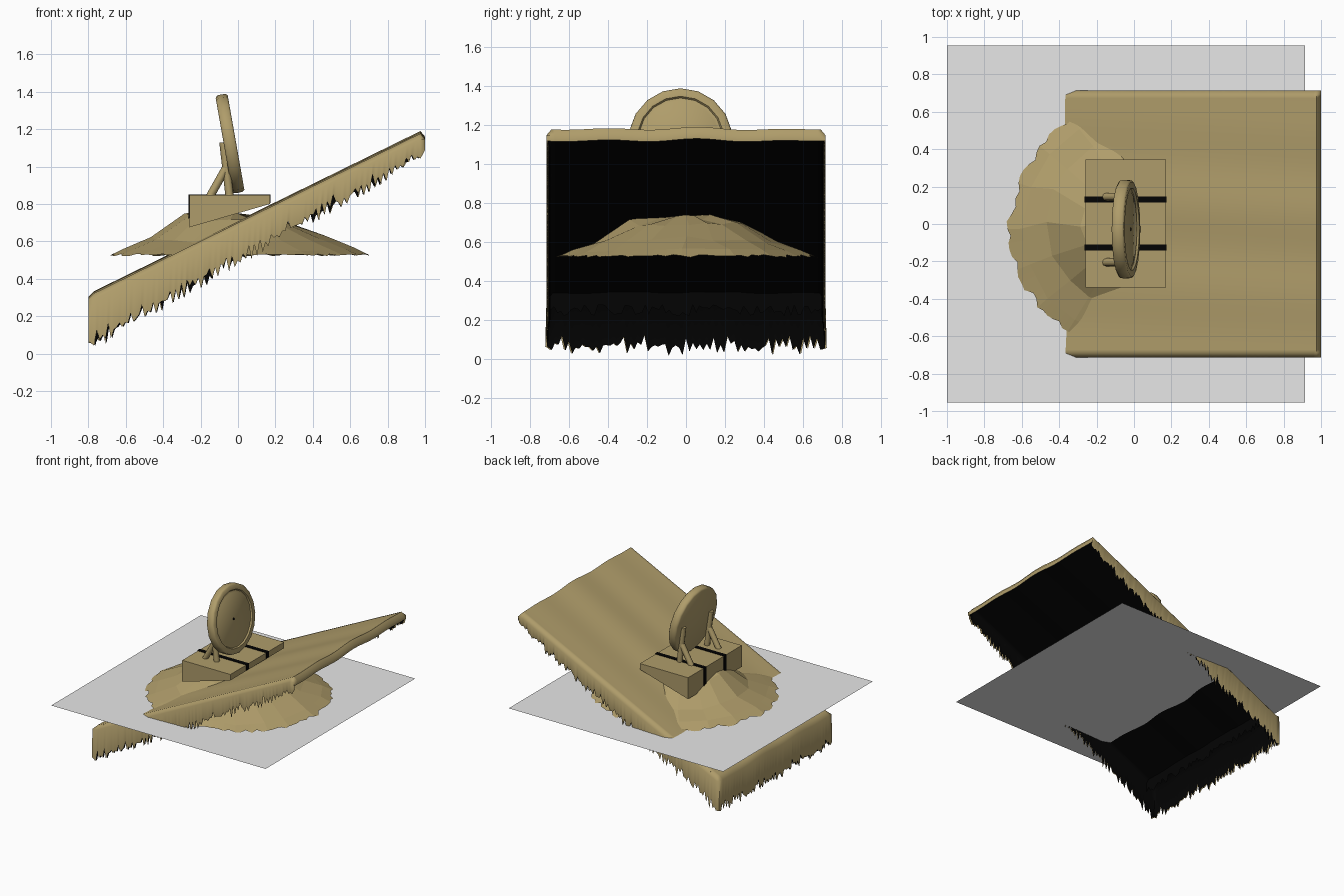
import bpy, bmesh, math, random
from mathutils import Vector, Matrix

if "Cube" in bpy.data.objects:
    bpy.data.objects.remove(bpy.data.objects["Cube"])

random.seed(4)


def mat(name, col):
    m = bpy.data.materials.new(name)
    m.diffuse_color = (*col, 1)
    m.use_nodes = True
    m.node_tree.nodes["Principled BSDF"].inputs["Base Color"].default_value = m.diffuse_color
    return m


TAN = mat("sand_tan", (0.43, 0.335, 0.145))
BLACK = mat("black", (0.001, 0.001, 0.001))
GREY = mat("light_grey", (0.8, 0.8, 0.8))


def finish(name, bm, m, smooth=None, recalc=True):
    if recalc:
        bmesh.ops.recalc_face_normals(bm, faces=bm.faces)
    me = bpy.data.meshes.new(name)
    bm.to_mesh(me)
    bm.free()
    me.materials.append(m)
    ob = bpy.data.objects.new(name, me)
    bpy.context.collection.objects.link(ob)
    if smooth:
        bpy.ops.object.select_all(action='DESELECT')
        ob.select_set(True)
        bpy.context.view_layer.objects.active = ob
        bpy.ops.object.shade_smooth_by_angle(angle=math.radians(smooth))
    return ob


def wedge_box(name, lo, hi, rise, m):
    """Box whose underside rises towards +x, following the sheet."""
    bm = bmesh.new()
    bmesh.ops.create_cube(bm, size=1)
    for v in bm.verts:
        lift = rise if v.co.z < 0 and v.co.x > 0 else 0
        v.co = Vector([lo[i] + (v.co[i] + 0.5) * (hi[i] - lo[i]) for i in range(3)])
        v.co.z += lift
    return finish(name, bm, m)


def rod(name, a, b, r):
    a, b = Vector(a), Vector(b)
    bm = bmesh.new()
    rot = (b - a).to_track_quat('Z', 'Y').to_matrix().to_4x4()
    bmesh.ops.create_cone(bm, segments=8, radius1=r, radius2=r, depth=(b - a).length,
                          cap_ends=True, matrix=Matrix.Translation((a + b) / 2) @ rot)
    return finish(name, bm, TAN, 50)


# Sloped sheet with rounded shoulders
X0, X1, YW = -0.8, 1.0, 0.715


def sheet_z(x, y):
    xc = min(max(x, -0.77), 0.975)
    z = 0.325 + 0.49 * (xc + 0.77)
    z += 0.007 * math.sin(y * 13 + 0.8 * x) * (1 - (y / YW) ** 2) + 0.003 * math.cos(y * 5)
    if x <= X0 or x >= X1 or abs(y) >= YW:
        z -= 0.03
    return z


xs = [X0] + [-0.77 + 1.745 * i / 116 for i in range(117)] + [X1]
ys = [-YW] + [-0.69 + 1.38 * i / 78 for i in range(79)] + [YW]

# Outline of the hanging edge, with ragged drop lengths
rim = [(x, YW) for x in reversed(xs)] + [(X0, y) for y in ys[-2:0:-1]] + [(x, -YW) for x in xs]
drops = []
for i, (x, y) in enumerate(rim):
    d = 0.215 - 0.08 * (x - X0)
    jag = random.uniform(0, 0.06) if i % 2 else random.uniform(-0.045, 0.02)
    drops.append(d + jag * (1 if x < 0.8 else 0.6))


def sheet(name, m, inset, flip):
    bm = bmesh.new()

    def vert(x, y, drop=0, lean=0):
        yy = y * (1 + lean / YW)
        return bm.verts.new((x - inset * (x - 0.1) / 0.9, yy - inset * y / YW,
                             sheet_z(x, y) - inset - drop + (inset if drop else 0)))
    g = [[vert(x, y) for y in ys] for x in xs]
    for i in range(len(xs) - 1):
        for j in range(len(ys) - 1):
            bm.faces.new((g[i][j], g[i + 1][j], g[i + 1][j + 1], g[i][j + 1]))
    top = [vert(x, y) for x, y in rim]
    # hanging edge tucks in along the sides and flares at the low end
    bot = [vert(x, y, d, 0.006 - 0.018 * min(1, (x - X0) / 0.3)) for (x, y), d in zip(rim, drops)]
    for i in range(len(rim) - 1):
        bm.faces.new((top[i], top[i + 1], bot[i + 1], bot[i])[::-1])
    # short lip on the raised end
    a, b = [vert(X1, y) for y in ys], [vert(X1, y, 0.03) for y in ys]
    for j in range(len(ys) - 1):
        bm.faces.new((a[j], b[j], b[j + 1], a[j + 1]))
    bmesh.ops.remove_doubles(bm, verts=bm.verts, dist=0.0002)
    if flip:
        bmesh.ops.reverse_faces(bm, faces=bm.faces)
    return finish(name, bm, m, 75, recalc=False)


sheet("sloped_sheet", TAN, 0, False)
sheet("sheet_lining", BLACK, 0.008, True)

# Short ragged inner curtain near the low end
bm = bmesh.new()
up = [bm.verts.new((-0.71, y * 0.98, 0.345)) for y in ys]
dn = [bm.verts.new((-0.71, y * 0.98, 0.25 + random.uniform(-0.03, 0.03))) for y in ys]
for j in range(len(ys) - 1):
    bm.faces.new((up[j], dn[j], dn[j + 1], up[j + 1]))
finish("inner_curtain", bm, BLACK, recalc=False)

# Flat ground panel
bm = bmesh.new()
bm.faces.new([bm.verts.new(p) for p in
              ((-1, -0.955, 0.52), (0.915, -0.955, 0.52), (0.915, 0.955, 0.52), (-1, 0.955, 0.52))])
finish("base_panel", bm, GREY, recalc=False)

# Faceted mound with a ragged foot
bm = bmesh.new()
N, SUB = 18, 6
rings = []
for r, z in ((0.6, 0.555), (0.47, 0.625), (0.29, 0.745), (0.14, 0.78)):
    ring = []
    for k in range(N):
        a = 2 * math.pi * (k + random.uniform(-0.15, 0.15)) / N
        rr = r * random.uniform(0.97, 1.03)
        zz = z + random.uniform(-0.012, 0.012)
        if r < 0.5:
            zz -= 0.03 * abs(math.sin(a)) + 0.05 * max(0, math.cos(a)) * (r < 0.4)
        ring.append(bm.verts.new((rr * math.cos(a) + 0.01, rr * math.sin(a), max(zz, 0.548))))
    rings.append(ring)
for k in range(N):
    n = (k + 1) % N
    for p, q in zip(rings, rings[1:]):
        bm.faces.new((p[k], p[n], q[n], q[k]))
    # ragged strip continuing the slope outward
    u, w = rings[0][k].co.copy(), rings[0][n].co.copy()
    inner = [rings[0][k]] + [bm.verts.new(u.lerp(w, s / SUB)) for s in range(1, SUB)] + [rings[0][n]]
    outer = []
    for s, v in enumerate(inner):
        f = 1.12 if s in (0, SUB) else random.uniform(1.09, 1.15)
        outer.append(bm.verts.new((v.co.x * f, v.co.y * f, v.co.z + (0.521 - v.co.z) * (f - 1) / 0.15)))
    for s in range(SUB):
        bm.faces.new((inner[s], outer[s], outer[s + 1], inner[s + 1]))
bm.faces.new(rings[-1])
finish("mound", bm, TAN)

# Crate with two straps
wedge_box("crate", (-0.26, -0.34, 0.675), (0.17, 0.345, 0.848), 0.125, TAN)
for i, y in enumerate((-0.125, 0.132)):
    wedge_box(f"strap_{i}", (-0.264, y - 0.016, 0.68), (0.174, y + 0.016, 0.852), 0.125, BLACK)

# Tilted round dish, lathed
bm = bmesh.new()
prof = [(0, -0.03), (0.253, -0.033), (0.265, -0.024), (0.267, 0), (0.265, 0.024), (0.256, 0.033),
        (0.222, 0.033), (0.215, 0.022), (0.202, 0.022), (0.198, 0.025), (0, 0.025)]
vs = [bm.verts.new((r, 0, h)) for r, h in prof]
es = [bm.edges.new(e) for e in zip(vs, vs[1:])]
bmesh.ops.spin(bm, geom=vs + es, cent=(0, 0, 0), axis=(0, 0, 1), angle=2 * math.pi, steps=18)
bmesh.ops.remove_doubles(bm, verts=bm.verts, dist=0.0005)
pose = Matrix.Translation((-0.043, -0.028, 1.123)) @ Matrix.Rotation(math.radians(80), 4, 'Y')
bm.transform(pose)
finish("round_dish", bm, TAN, 50)

# Small dark centre dot
bm = bmesh.new()
bmesh.ops.create_cone(bm, segments=10, radius1=0.009, radius2=0.009, depth=0.004, cap_ends=True,
                      matrix=pose @ Matrix.Translation((0, 0, 0.026)))
finish("dish_centre", bm, BLACK)

# Struts and braces behind the dish
for i, y in enumerate((-0.205, 0.145)):
    rod(f"strut_{i}", (-0.045, y, 0.84), (-0.078, y, 1.13), 0.022)
    rod(f"brace_{i}", (-0.15, y, 0.84), (-0.06, y, 1.0), 0.022)
